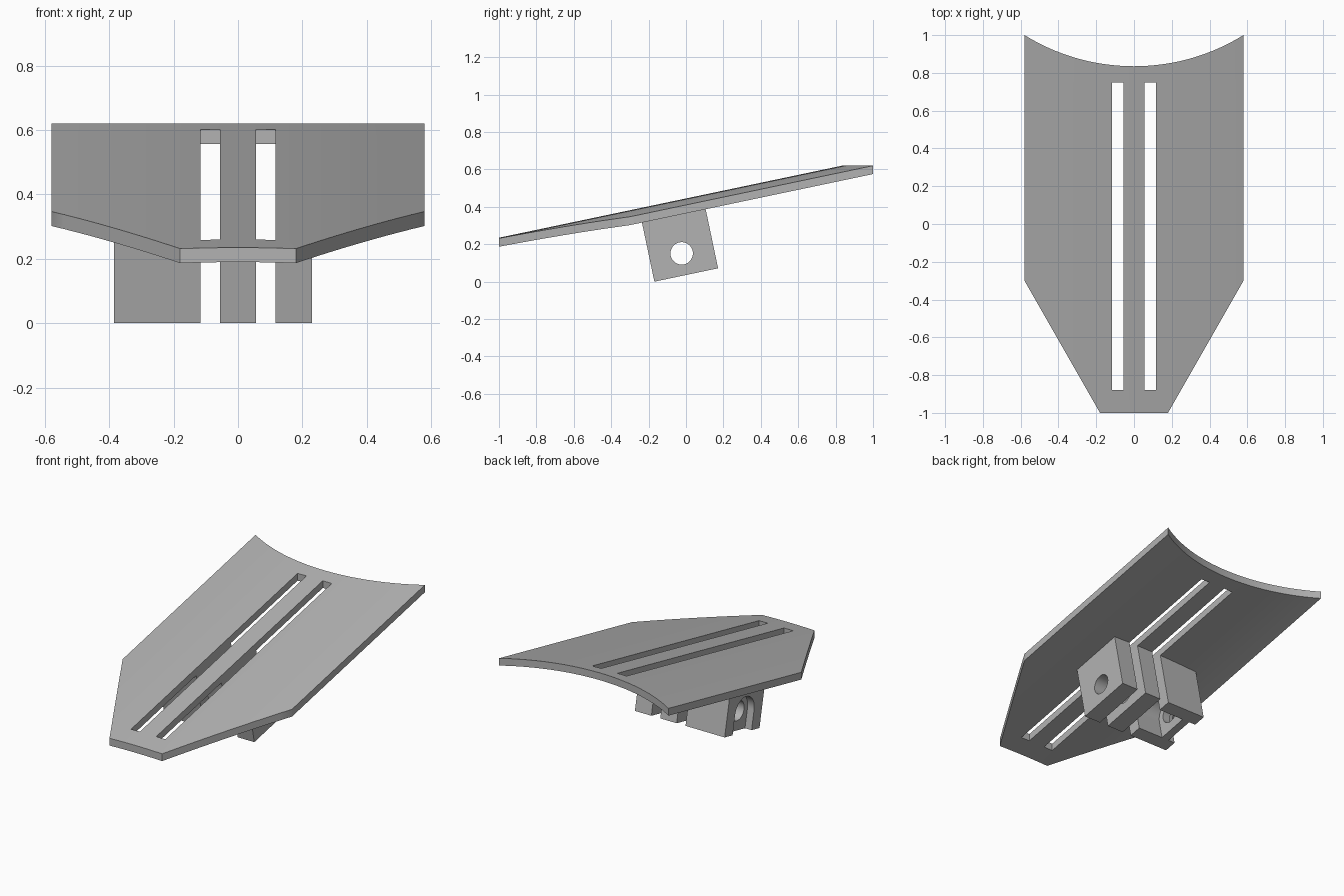
import bpy
import bmesh
import math
from mathutils import Matrix, Vector

if "Cube" in bpy.data.objects:
    bpy.data.objects.remove(bpy.data.objects["Cube"], do_unlink=True)

grey = bpy.data.materials.new("plain grey")
grey.use_nodes = True
grey.diffuse_color = (0.45, 0.45, 0.45, 1)
grey.node_tree.nodes["Principled BSDF"].inputs["Base Color"].default_value = (0.45, 0.45, 0.45, 1)

HALF_W, NOSE_W, SLOPE, THICK, RADIUS = 0.58, 0.18, 0.21, 0.045, 1.10
SLOT_IN, SLOT_OUT = 0.056, 0.117
PIVOT = Vector((0, -0.023, 0.151))
TILT = Matrix.Translation(PIVOT) @ Matrix.Rotation(math.atan(SLOPE), 4, "X")


def make_object(name, bm):
    bmesh.ops.recalc_face_normals(bm, faces=bm.faces)
    mesh = bpy.data.meshes.new(name)
    bm.to_mesh(mesh)
    bm.free()
    mesh.materials.append(grey)
    obj = bpy.data.objects.new(name, mesh)
    bpy.context.collection.objects.link(obj)
    return obj


def activate(obj):
    bpy.ops.object.select_all(action="DESELECT")
    obj.select_set(True)
    bpy.context.view_layer.objects.active = obj


def smooth(obj):
    activate(obj)
    bpy.ops.object.shade_smooth_by_angle(angle=math.radians(30))


def prism(name, outline, x0, x1):
    """Extrude a (y, z) outline along x, in the tilted frame of the pivot."""
    bm = bmesh.new()
    face = bm.faces.new([bm.verts.new((x0, y, z)) for y, z in outline])
    new = bmesh.ops.extrude_face_region(bm, geom=[face])["geom"]
    verts = [v for v in new if isinstance(v, bmesh.types.BMVert)]
    bmesh.ops.translate(bm, verts=verts, vec=(x1 - x0, 0, 0))
    bm.transform(TILT)
    return make_object(name, bm)


def arc(radius, start, end, steps):
    angles = [start + (end - start) * i / steps for i in range(steps + 1)]
    return [(radius * math.cos(a), radius * math.sin(a)) for a in angles]


def cut(obj, outline, x0, x1):
    cutter = prism("cutter", outline, x0, x1)
    cutter.hide_render = True
    activate(obj)
    mod = obj.modifiers.new("cut", "BOOLEAN")
    mod.operation, mod.solver, mod.object = "DIFFERENCE", "EXACT", cutter
    bpy.ops.object.modifier_apply(modifier=mod.name)
    bpy.data.objects.remove(cutter, do_unlink=True)


# Arched, sloping plate with a tapered nose, hollow back edge and two long slots
def back(x):
    return 0.835 + RADIUS - math.sqrt(RADIUS ** 2 - x * x)


def front(x):
    return -1 + max(0, abs(x) - NOSE_W) * 1.75


def surface_point(x, y):
    return (x, y, 0.62 - SLOPE * (back(x) - y))


half = [SLOT_IN, SLOT_OUT, NOSE_W] + [NOSE_W + (HALF_W - NOSE_W) * i / 10 for i in range(1, 11)]
columns = [-x for x in reversed(half)] + [0] + half
bm = bmesh.new()
rows = []
for x in columns:
    stations = [front(x), max(-0.88, front(x) + 0.02), 0.75, back(x)]
    rows.append([bm.verts.new(surface_point(x, y)) for y in stations])
for i in range(len(columns) - 1):
    in_slot = SLOT_IN < abs(columns[i] + columns[i + 1]) / 2 < SLOT_OUT
    for j in range(3):
        if not (in_slot and j == 1):
            bm.faces.new((rows[i][j], rows[i + 1][j], rows[i + 1][j + 1], rows[i][j + 1]))
new = bmesh.ops.extrude_face_region(bm, geom=bm.faces[:])["geom"]
bmesh.ops.translate(bm, verts=[v for v in new if isinstance(v, bmesh.types.BMVert)], vec=(0, 0, -THICK))
smooth(make_object("plate", bm))

# Three hinge lugs under the plate, drilled for one pin
lug = [(-0.174, -0.118), (0.174, -0.118), (0.174, 0.252), (-0.174, 0.252)]
hole = arc(0.06, 0, math.tau, 32)[:-1]
spans = {"left_lug": (SLOT_OUT, 0.23), "middle_lug": (-SLOT_IN, SLOT_IN), "right_lug": (-0.385, -SLOT_OUT)}
lugs = {}
for name, (x0, x1) in spans.items():
    lugs[name] = prism(name, lug, x0, x1)
    cut(lugs[name], hole, x0 - 0.1, x1 + 0.1)

# Arched pockets, open at the bottom, on both sides of the wide lug
pocket = arc(0.095, 0, math.pi, 20) + [(-0.095, -0.2), (0.095, -0.2)]
for x0, x1 in ((-0.45, -0.34), (-0.29, -0.05)):
    cut(lugs["right_lug"], pocket, x0, x1)
for obj in lugs.values():
    smooth(obj)
